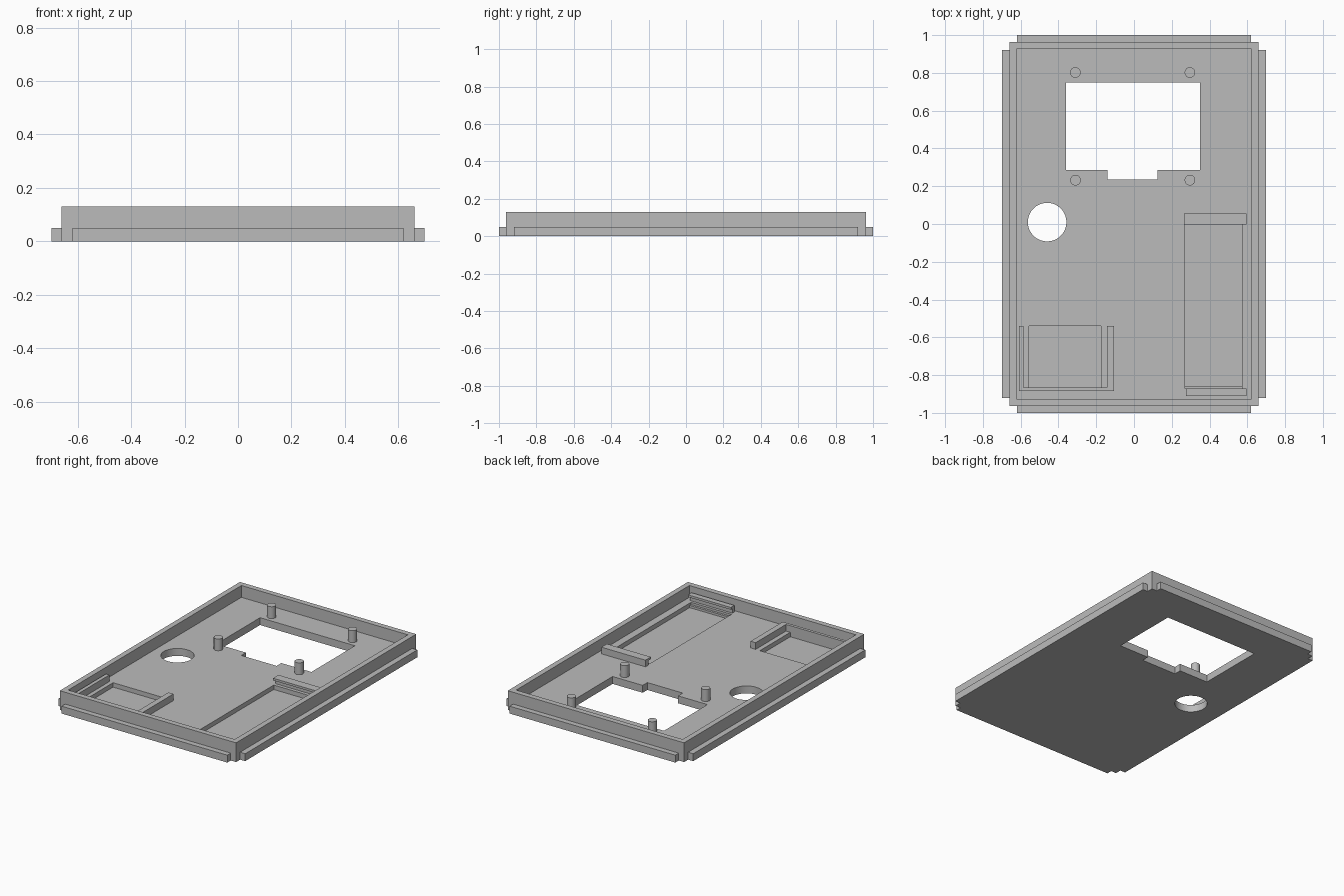
import bpy, bmesh, math
from mathutils import Vector

old = bpy.data.objects.get("Cube")
if old:
    bpy.data.objects.remove(old, do_unlink=True)

grey = bpy.data.materials.new("plain grey")
grey.use_nodes = True
colour = (0.5, 0.5, 0.5, 1)
grey.diffuse_color = colour
grey.node_tree.nodes["Principled BSDF"].inputs["Base Color"].default_value = colour

FLOOR, TOP, CLIP_TOP = 0.05, 0.13, 0.095
POCKET = 0.02


def make(name, bm):
    bmesh.ops.recalc_face_normals(bm, faces=bm.faces)
    mesh = bpy.data.meshes.new(name)
    bm.to_mesh(mesh)
    bm.free()
    mesh.materials.append(grey)
    obj = bpy.data.objects.new(name, mesh)
    bpy.context.collection.objects.link(obj)
    return obj


def box(name, x, y, z):
    bm = bmesh.new()
    bmesh.ops.create_cube(bm, size=1)
    for v in bm.verts:
        v.co = Vector([(r[0] + r[1]) / 2 + c * (r[1] - r[0]) for r, c in zip((x, y, z), v.co)])
    return make(name, bm)


def cylinder(name, x, y, radius, z, sides):
    bm = bmesh.new()
    bmesh.ops.create_cone(bm, cap_ends=True, segments=sides, radius1=radius,
                          radius2=radius, depth=z[1] - z[0])
    bmesh.ops.translate(bm, verts=bm.verts, vec=(x, y, (z[0] + z[1]) / 2))
    for f in bm.faces:
        f.smooth = len(f.verts) == 4
    for e in bm.edges:
        e.smooth = all(f.smooth for f in e.link_faces)
    return make(name, bm)


def hook(name, x, back, wall, tip):
    """Upright wall with a lip overhanging towards tip, extruded along x."""
    lip = CLIP_TOP - 0.015
    profile = [(back, FLOOR), (wall, FLOOR), (wall, lip), (tip, lip),
               (tip, CLIP_TOP), (back, CLIP_TOP)]
    bm = bmesh.new()
    face = bm.faces.new([bm.verts.new((x[0], y, z)) for y, z in profile])
    out = bmesh.ops.extrude_face_region(bm, geom=[face])
    verts = [g for g in out["geom"] if isinstance(g, bmesh.types.BMVert)]
    bmesh.ops.translate(bm, verts=verts, vec=(x[1] - x[0], 0, 0))
    return make(name, bm)


def cut(target, cutter):
    mod = target.modifiers.new("cut", "BOOLEAN")
    mod.operation = "DIFFERENCE"
    mod.solver = "EXACT"
    mod.object = cutter
    bpy.context.view_layer.objects.active = target
    bpy.ops.object.modifier_apply(modifier=mod.name)
    bpy.data.objects.remove(cutter, do_unlink=True)


# Tray with raised rim
tray = box("tray", (-0.66, 0.66), (-0.963, 0.963), (0, TOP))
cut(tray, box("cavity", (-0.623, 0.623), (-0.926, 0.926), (FLOOR, 0.3)))

# Openings through the floor
through = (-0.1, 0.1)
cut(tray, box("window", (-0.36, 0.35), (0.285, 0.75), through))
cut(tray, box("window_notch", (-0.14, 0.125), (0.235, 0.32), through))
cut(tray, cylinder("round_hole", -0.46, 0.01, 0.102, through, 48))

# Shallow pockets sunk in the floor, the long one with a small ledge
cut(tray, box("long_pocket", (0.27, 0.573), (-0.857, -0.003), (POCKET, 0.1)))
cut(tray, box("long_pocket_ledge", (0.27, 0.573), (-0.872, -0.84), (0.035, 0.1)))
cut(tray, box("square_pocket", (-0.557, -0.175), (-0.865, -0.54), (POCKET, 0.1)))

# Outer flanges on all four sides
for side, s in (("left", 1), ("right", -1)):
    box(side + "_flange", sorted((s * 0.66, s * 0.698)), (-0.92, 0.92), (0, FLOOR))
for side, s in (("back", 1), ("front", -1)):
    box(side + "_flange", (-0.62, 0.62), sorted((s * 0.963, s * 1.0)), (0, FLOOR))

# Mounting posts around the window
for row, y in (("back", 0.802), ("front", 0.232)):
    for side, x in (("right", -0.31), ("left", 0.296)):
        cylinder(f"{row}_{side}_post", x, y, 0.028, (FLOOR, TOP), 24)

# Clips at both ends of the long pocket
hook("back_clip", (0.265, 0.595), 0.055, 0.02, -0.003)
hook("front_clip", (0.275, 0.595), -0.91, -0.89, -0.872)

# Rails around the square pocket
rail = (FLOOR, CLIP_TOP)
box("outer_rail", (-0.61, -0.585), (-0.885, -0.54), rail)
box("inner_rail", (-0.143, -0.105), (-0.885, -0.54), rail)
box("end_rail", (-0.585, -0.143), (-0.885, -0.865), rail)
